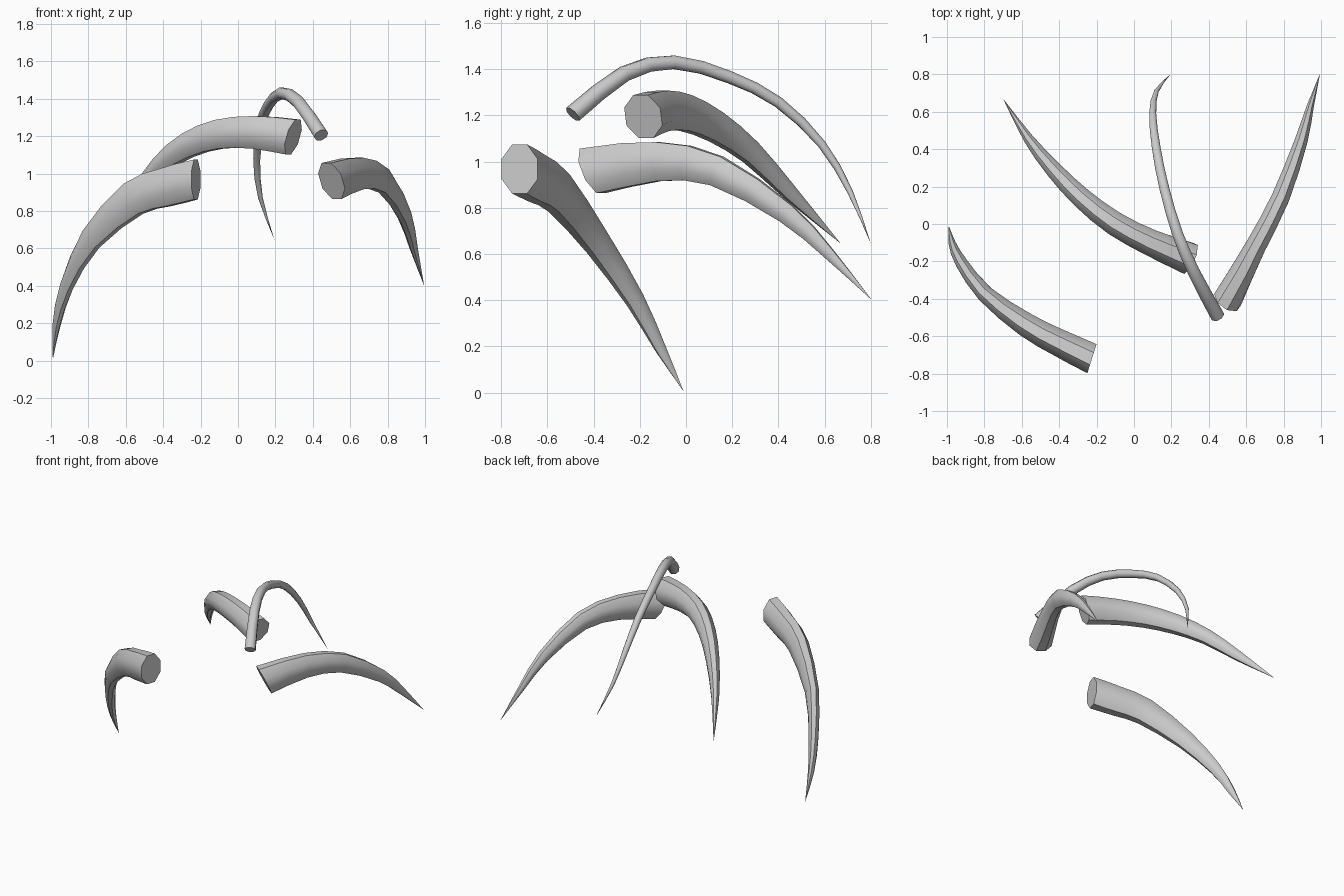
import bpy, bmesh, math
from mathutils import Vector

cube = bpy.data.objects.get("Cube")
if cube:
    bpy.data.objects.remove(cube)

# One plain material for every tusk
grey = bpy.data.materials.new("pale_grey")
grey.diffuse_color = (0.6, 0.6, 0.6, 1)
grey.use_nodes = True
bsdf = grey.node_tree.nodes["Principled BSDF"]
bsdf.inputs["Base Color"].default_value = (0.6, 0.6, 0.6, 1)

SIDES = 8
STEPS = 2


def sample(rows):
    """Smooth rows of (x, y, z, half width, half height) into rings."""
    first = [2 * a - b for a, b in zip(rows[0], rows[1])]
    last = [2 * a - b for a, b in zip(rows[-1], rows[-2])]
    pts = [first, *rows, last]
    out = []
    for a, b, c, d in zip(pts, pts[1:], pts[2:], pts[3:]):
        for s in range(STEPS):
            t = s / STEPS
            out.append([0.5 * (2 * q + (r - p) * t
                        + (2 * p - 5 * q + 4 * r - u) * t * t
                        + (3 * q - p - 3 * r + u) * t ** 3)
                        for p, q, r, u in zip(a, b, c, d)])
    return out + [list(rows[-1])]


def tusk(name, rows, start):
    """Tapered curved tusk with a flat cut at its thick end."""
    rings = sample(rows)
    bm = bmesh.new()
    loops = []
    for i, ring in enumerate(rings[:-1]):
        centre = Vector(ring[:3])
        if i == 0:
            along = Vector(start).normalized()
        else:
            along = (Vector(rings[i + 1][:3]) - Vector(rings[i - 1][:3])).normalized()
        side = along.cross(Vector((0, 0, 1))).normalized()
        up = side.cross(along)
        loop = []
        for k in range(SIDES):
            a = math.tau * (k + 0.5) / SIDES
            offset = side * math.cos(a) * ring[3] + up * math.sin(a) * ring[4]
            loop.append(bm.verts.new(centre + offset * 1.05))
        loops.append(loop)
    tip = bm.verts.new(rings[-1][:3])
    bm.faces.new(loops[0])
    for k in range(SIDES):
        n = (k + 1) % SIDES
        for a, b in zip(loops, loops[1:]):
            bm.faces.new((a[k], a[n], b[n], b[k]))
        bm.faces.new((loops[-1][k], loops[-1][n], tip))
    bmesh.ops.recalc_face_normals(bm, faces=bm.faces)
    mesh = bpy.data.meshes.new(name)
    bm.to_mesh(mesh)
    bm.free()
    mesh.materials.append(grey)
    obj = bpy.data.objects.new(name, mesh)
    bpy.context.collection.objects.link(obj)
    bpy.ops.object.select_all(action="DESELECT")
    obj.select_set(True)
    bpy.context.view_layer.objects.active = obj
    bpy.ops.object.shade_smooth_by_angle(angle=math.radians(48))


# Low tusk at the front right
tusk("front_right_tusk", [
    (-.225, -.72, .968, .084, .11), (-.39, -.64, .925, .075, .105),
    (-.56, -.55, .865, .066, .095), (-.785, -.385, .65, .046, .065),
    (-.915, -.22, .40, .034, .042), (-.97, -.11, .19, .02, .024),
    (-.99, -.01, .005, 0, 0)], (-.95, .3, 0))

# Broad tusk across the middle
tusk("middle_tusk", [
    (.295, -.185, 1.195, .088, .1), (.09, -.10, 1.22, .073, .09),
    (-.1, 0, 1.21, .066, .08), (-.27, .13, 1.15, .057, .068),
    (-.42, .28, 1.04, .046, .052), (-.56, .45, .865, .028, .034),
    (-.7, .67, .645, 0, 0)], (-.87, .4, .29))

# Slender tusk arching over the top
tusk("slender_tusk", [
    (.445, -.49, 1.205, .038, .038), (.325, -.267, 1.38, .034, .034),
    (.233, -.053, 1.43, .03, .03), (.163, .187, 1.366, .027, .027),
    (.12, .4, 1.257, .024, .024), (.1, .588, 1.075, .019, .019),
    (.12, .71, .87, .012, .012), (.195, .8, .645, 0, 0)], (-.35, .65, .65))

# Tusk sweeping back on the left
tusk("left_tusk", [
    (.5, -.405, .96, .078, .11), (.65, -.12, 1.0, .057, .087),
    (.78, .133, .96, .05, .068), (.89, .433, .777, .036, .045),
    (.94, .62, .6, .02, .025), (.995, .805, .4, 0, 0)], (.55, .72, .43))
